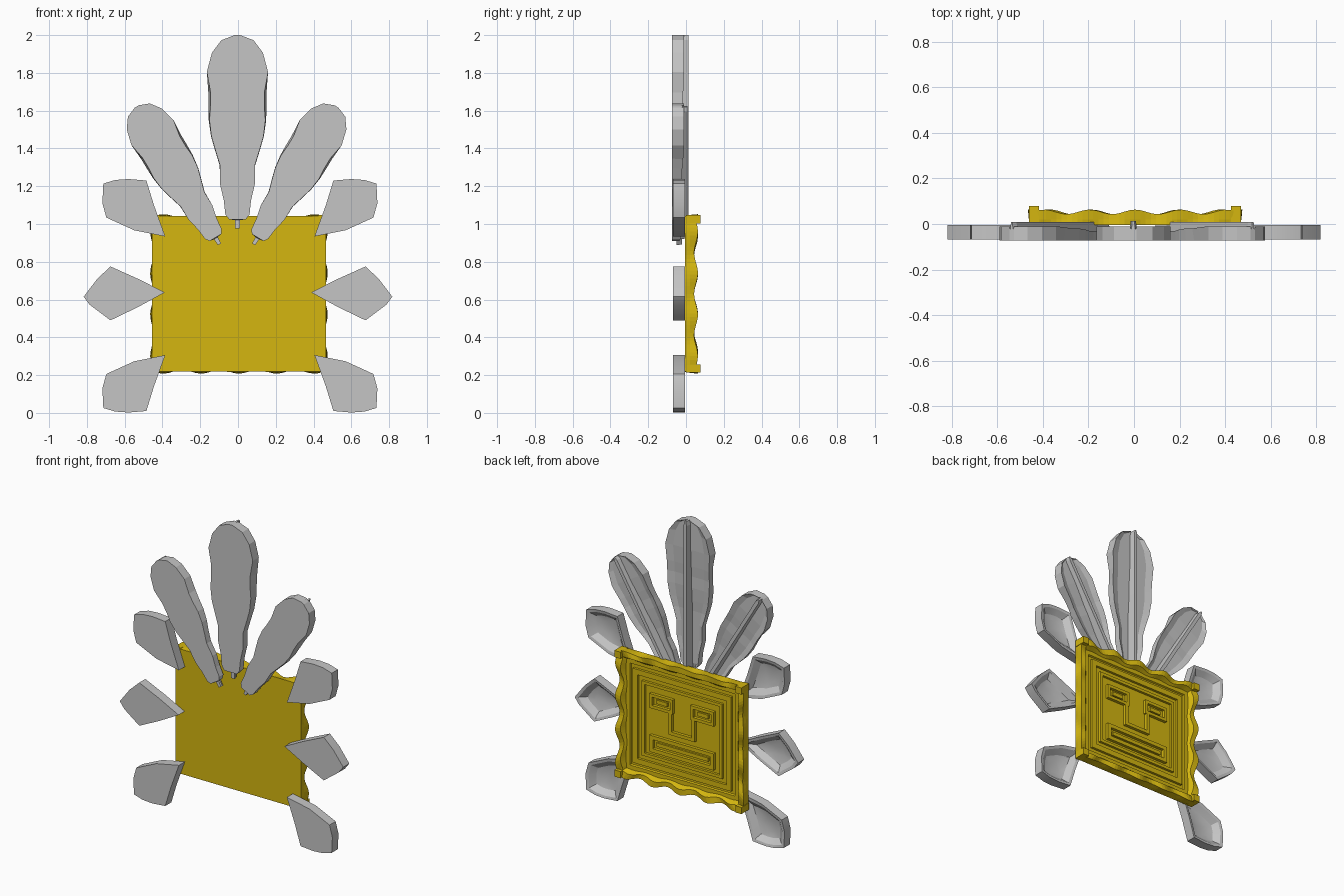
import bpy, bmesh, math
from mathutils import Matrix, Vector

cube = bpy.data.objects.get("Cube")
if cube:
    bpy.data.objects.remove(cube)


def material(name, rgb):
    m = bpy.data.materials.new(name)
    m.use_nodes = True
    m.diffuse_color = (*rgb, 1)
    m.node_tree.nodes["Principled BSDF"].inputs["Base Color"].default_value = (*rgb, 1)
    return m


GOLD = material("gold", (0.66, 0.47, 0.005))
SILVER = material("silver grey", (0.56, 0.56, 0.56))


def finish(bm, name, mat, smooth=False):
    bmesh.ops.recalc_face_normals(bm, faces=bm.faces)
    me = bpy.data.meshes.new(name)
    bm.to_mesh(me)
    bm.free()
    me.materials.append(mat)
    ob = bpy.data.objects.new(name, me)
    bpy.context.collection.objects.link(ob)
    if smooth:
        bpy.ops.object.select_all(action='DESELECT')
        ob.select_set(True)
        bpy.context.view_layer.objects.active = ob
        bpy.ops.object.shade_smooth_by_angle(angle=math.radians(25))
    return ob


def loft(rings):
    """Bridge closed rings of equal length and cap both ends."""
    bm = bmesh.new()
    vs = [[bm.verts.new(p) for p in r] for r in rings]
    n = len(vs[0])
    for a, b in zip(vs, vs[1:]):
        for i in range(n):
            bm.faces.new((a[i], a[(i + 1) % n], b[(i + 1) % n], b[i]))
    bm.faces.new(vs[0])
    bm.faces.new(vs[-1])
    return bm


def add_box(bm, x0, x1, y0, y1, z0, z1):
    m = Matrix.Translation(((x0 + x1) / 2, (y0 + y1) / 2, (z0 + z1) / 2))
    m = m @ Matrix.Diagonal((x1 - x0, y1 - y0, z1 - z0, 1))
    bmesh.ops.create_cube(bm, size=1, matrix=m)


def border(name, x0, x1, z0, z1, w, y0, y1):
    """Raised rectangular outline."""
    bm = bmesh.new()
    add_box(bm, x0, x1, y0, y1, z0, z0 + w)
    add_box(bm, x0, x1, y0, y1, z1 - w, z1)
    add_box(bm, x0, x0 + w, y0, y1, z0 + w, z1 - w)
    add_box(bm, x1 - w, x1, y0, y1, z0 + w, z1 - w)
    return finish(bm, name, GOLD)


# Square plaque with a scalloped rim on its back
CX, CZ, HX, HZ, FLOOR = 0.005, 0.63, 0.46, 0.412, 0.02
N = 40


def plaque_ring(inset, y=None, bulge=0.0):
    pts = []
    for side in range(4):
        for i in range(N):
            t = -1 + 2 * i / N
            u, v = [(t, -1), (1, t), (-t, 1), (-1, -t)][side]
            along_x = side % 2 == 0
            if along_x:
                wave = math.cos(2 * math.pi * u * HX / 0.2)
            else:
                wave = -math.cos(2 * math.pi * v * HZ / 0.22)
            if i == 0:
                wave = 0
            push = bulge * wave
            x = CX + u * (HX - inset + (0 if along_x else push))
            z = CZ + v * (HZ - inset + (push if along_x else 0))
            pts.append((x, 0.053 + 0.01 * wave if y is None else y, z))
    return pts


finish(loft([plaque_ring(0, -0.005), plaque_ring(0, 0.02, 0.006),
             plaque_ring(0, None, 0.010), plaque_ring(0.035, None, 0.006),
             plaque_ring(0.05, 0.03, 0.004), plaque_ring(0.075, 0.03),
             plaque_ring(0.08, FLOOR)]), "plaque", GOLD)

# Corner blocks
bm = bmesh.new()
for sx in (-1, 1):
    for sz in (-1, 1):
        x, z = CX + sx * (HX - 0.017), CZ + sz * (HZ - 0.017)
        add_box(bm, x - 0.022, x + 0.022, 0.0, 0.078, z - 0.022, z + 0.022)
finish(bm, "corner_blocks", GOLD)

# Nested square borders
for k, (d, w) in enumerate([(0.10, 0.035), (0.165, 0.02)]):
    border(f"inner_border_{k + 1}", CX - HX + d, CX + HX - d,
           CZ - HZ + d, CZ + HZ - d, w, FLOOR - 0.005, 0.036)

# Face relief: eyes, nose and mouth
for label, s in (("left", 1), ("right", -1)):
    a, b = sorted((CX + s * 0.065, CX + s * 0.235))
    border(f"{label}_eye_rim", a, b, 0.715, 0.81, 0.02, FLOOR - 0.005, 0.04)
    bm = bmesh.new()
    add_box(bm, a + 0.045, b - 0.045, FLOOR - 0.005, 0.032, 0.75, 0.775)
    finish(bm, f"{label}_pupil", GOLD)
bm = bmesh.new()
for s in (-1, 1):
    x = CX + s * 0.085
    add_box(bm, x - 0.011, x + 0.011, FLOOR - 0.005, 0.04, 0.575, 0.715)
add_box(bm, CX - 0.074, CX + 0.074, FLOOR - 0.005, 0.04, 0.575, 0.597)
finish(bm, "nose", GOLD)
border("mouth_rim", CX - 0.235, CX + 0.235, 0.425, 0.535, 0.025, FLOOR - 0.005, 0.04)
bm = bmesh.new()
add_box(bm, CX - 0.19, CX + 0.19, FLOOR - 0.005, 0.032, 0.468, 0.492)
finish(bm, "mouth_bar", GOLD)


# Side petals with hollowed backs
def petal(name, outline, flip_x, flip_z, shift):
    pts = [Vector(((-x if flip_x else x) + shift, 0, 1.24 - z if flip_z else z))
           for x, z in outline]
    c = sum(pts, Vector()) / len(pts)

    def ring(scale, y):
        return [((p.x - c.x) * scale + c.x, y, (p.z - c.z) * scale + c.z) for p in pts]
    finish(loft([ring(1, -0.068), ring(1, -0.004), ring(0.86, -0.008),
                 ring(0.6, -0.038), ring(0.35, -0.045)]), name, SILVER, True)


CORNER = [(0.395, 0.934), (0.455, 1.10), (0.495, 1.23), (0.59, 1.238), (0.66, 1.233),
          (0.723, 1.214), (0.728, 1.11), (0.707, 1.034), (0.56, 0.967)]
MIDDLE = [(0.387, 0.638), (0.53, 0.71), (0.675, 0.775), (0.745, 0.71),
          (0.817, 0.615), (0.785, 0.572), (0.675, 0.49), (0.53, 0.56)]
for label, flip in (("left", False), ("right", True)):
    petal(f"{label}_upper_petal", CORNER, flip, False, 0.01)
    petal(f"{label}_lower_petal", CORNER, flip, True, 0.01)
    petal(f"{label}_middle_petal", MIDDLE, flip, False, 0)

# Feather stations: height, front half width, back half width, rim depth
STATIONS = [(0.0, 0.012, 0.012, -0.035), (0.045, 0.014, 0.014, -0.035),
            (0.05, 0.045, 0.045, -0.035), (0.075, 0.064, 0.064, -0.03),
            (0.15, 0.072, 0.072, -0.03), (0.235, 0.092, 0.092, -0.03),
            (0.335, 0.092, 0.094, -0.03), (0.42, 0.118, 0.12, -0.03),
            (0.49, 0.138, 0.14, -0.025), (0.575, 0.148, 0.152, -0.02),
            (0.65, 0.142, 0.154, -0.02), (0.72, 0.142, 0.154, -0.015),
            (0.83, 0.162, 0.162, -0.01), (0.932, 0.135, 0.135, -0.01),
            (0.998, 0.085, 0.085, -0.01), (1.025, 0.015, 0.015, -0.01)]


def feather(name, base, angle, sx, sz, rib):
    rot = Matrix.Rotation(angle, 4, 'Y')
    rings = []
    for z, wf, wb, rim in STATIONS:
        f = -0.05 if z < 0.048 else -0.073
        r = min(0.016 / sx, wb * 0.5)
        top = -0.02 if z < 0.048 else rib
        mid = rim - 0.012
        half = [(r * 0.7, top), (r, mid), (wb * 0.7, mid), (wb, rim), (wf, f)]
        sec = half + [(-x, y) for x, y in reversed(half)]
        rings.append([Vector(base) + rot @ Vector((x * sx, y, z * sz)) for x, y in sec])
    finish(loft(rings), name, SILVER)


feather("centre_feather", (-0.003, 0, 0.975), 0, 1, 1, 0.014)
feather("left_feather", (0.083, 0, 0.893), math.radians(31), 0.80, 0.83, 0.008)
feather("right_feather", (-0.098, 0, 0.893), math.radians(-31), 0.80, 0.83, 0.008)
